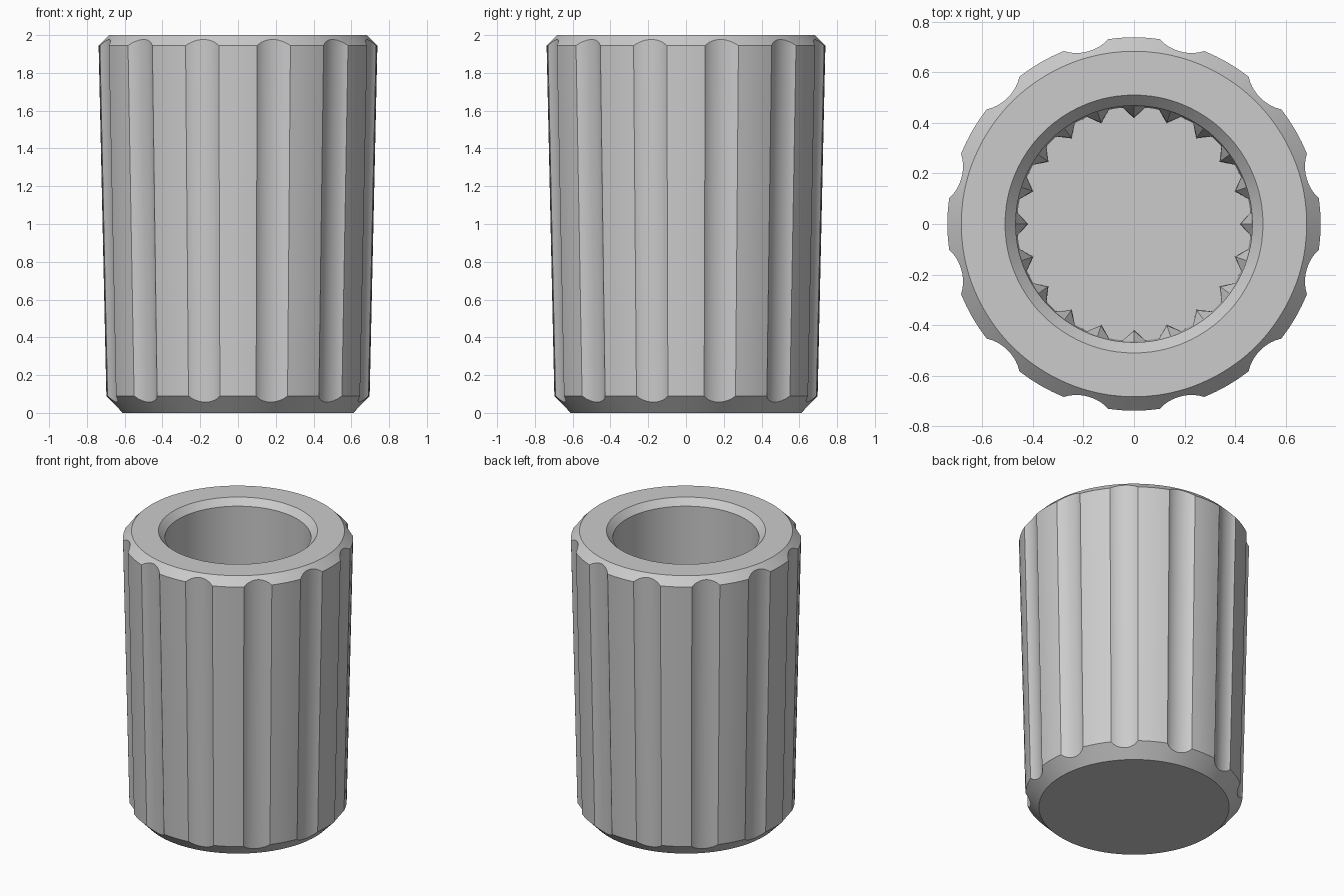
import bpy, bmesh, math
from math import sin, cos, radians, sqrt

if "Cube" in bpy.data.objects:
    bpy.data.objects.remove(bpy.data.objects["Cube"])

FLUTES, TEETH = 12, 20
R_TOP, R_BOT = 0.738, 0.697      # drafted grip radii
Z_TOP, Z_BOT = 1.945, 0.09       # chamfer heights
FLOOR, TOOTH_TOP = 0.40, 1.30    # bore floor and spline height
HALF, FLUTE_R, DEPTH = radians(7.1), 0.175, 0.032

grey = bpy.data.materials.new("grey plastic")
grey.diffuse_color = (0.6, 0.6, 0.6, 1)
grey.use_nodes = True
grey.node_tree.nodes["Principled BSDF"].inputs["Base Color"].default_value = grey.diffuse_color


def finish(bm, name, smooth=True):
    bmesh.ops.recalc_face_normals(bm, faces=bm.faces)
    mesh = bpy.data.meshes.new(name)
    bm.to_mesh(mesh)
    bm.free()
    mesh.materials.append(grey)
    obj = bpy.data.objects.new(name, mesh)
    bpy.context.collection.objects.link(obj)
    if smooth:
        bpy.context.view_layer.objects.active = obj
        obj.select_set(True)
        bpy.ops.object.shade_smooth_by_angle(angle=radians(12))
        obj.select_set(False)
    return obj


def flute_radius(a, radius):
    """Radius of the grip at angle a from a flute's centre line."""
    if abs(a) >= HALF - 1e-6:
        return radius
    c = radius - DEPTH + FLUTE_R
    return min(radius, c * cos(a) - sqrt(FLUTE_R ** 2 - (c * sin(a)) ** 2))


# Angles of one sector: a scalloped flute followed by a plain land
step = 2 * math.pi / FLUTES
local = [HALF * (i / 5 - 1) for i in range(11)]
local += [HALF + (step - 2 * HALF) * i / 4 for i in (1, 2, 3)]
columns = [(k * step + step / 2 + a, a) for k in range(FLUTES) for a in local]


# Knob body: outer fluted skin, chamfers, rim and blind bore
def level(theta, a):
    rt, rb = flute_radius(a, R_TOP), flute_radius(a, R_BOT)
    zt = Z_TOP + (R_TOP - rt) * (2 - Z_TOP) / (R_TOP - 0.683)
    zb = Z_BOT - (R_BOT - rb) * Z_BOT / (R_BOT - 0.61)
    profile = [(0.61, 0), (rb, zb), (rt, zt), (0.683, 2), (0.51, 2),
               (0.468, 1.955), (0.462, FLOOR)]
    return [(r * cos(theta), r * sin(theta), z) for r, z in profile]


bm = bmesh.new()
cols = [[bm.verts.new(p) for p in level(t, a)] for t, a in columns]
for c0, c1 in zip(cols, cols[1:] + cols[:1]):
    for j in range(len(c0) - 1):
        bm.faces.new((c0[j], c1[j], c1[j + 1], c0[j + 1]))
bm.faces.new([c[0] for c in cols])
bm.faces.new([c[-1] for c in cols])
finish(bm, "knob_body")

# Spline teeth: pointed ribs low in the bore, with sloped tops
bm = bmesh.new()
for k in range(TEETH):
    t = 2 * math.pi * k / TEETH
    w = radians(6)

    def vert(r, a, z):
        return bm.verts.new((r * cos(t + a), r * sin(t + a), z))

    left, tip, right = (vert(0.466, -w, FLOOR), vert(0.418, 0, FLOOR),
                        vert(0.466, w, FLOOR))
    left_up, tip_up, right_up = (vert(0.466, -w, TOOTH_TOP),
                                 vert(0.422, 0, TOOTH_TOP - 0.05),
                                 vert(0.466, w, TOOTH_TOP))
    peak = vert(0.467, 0, TOOTH_TOP + 0.05)
    for f in ((left, tip, tip_up, left_up), (tip, right, right_up, tip_up),
              (left_up, tip_up, peak), (tip_up, right_up, peak)):
        bm.faces.new(f)
finish(bm, "spline_teeth", smooth=False)
